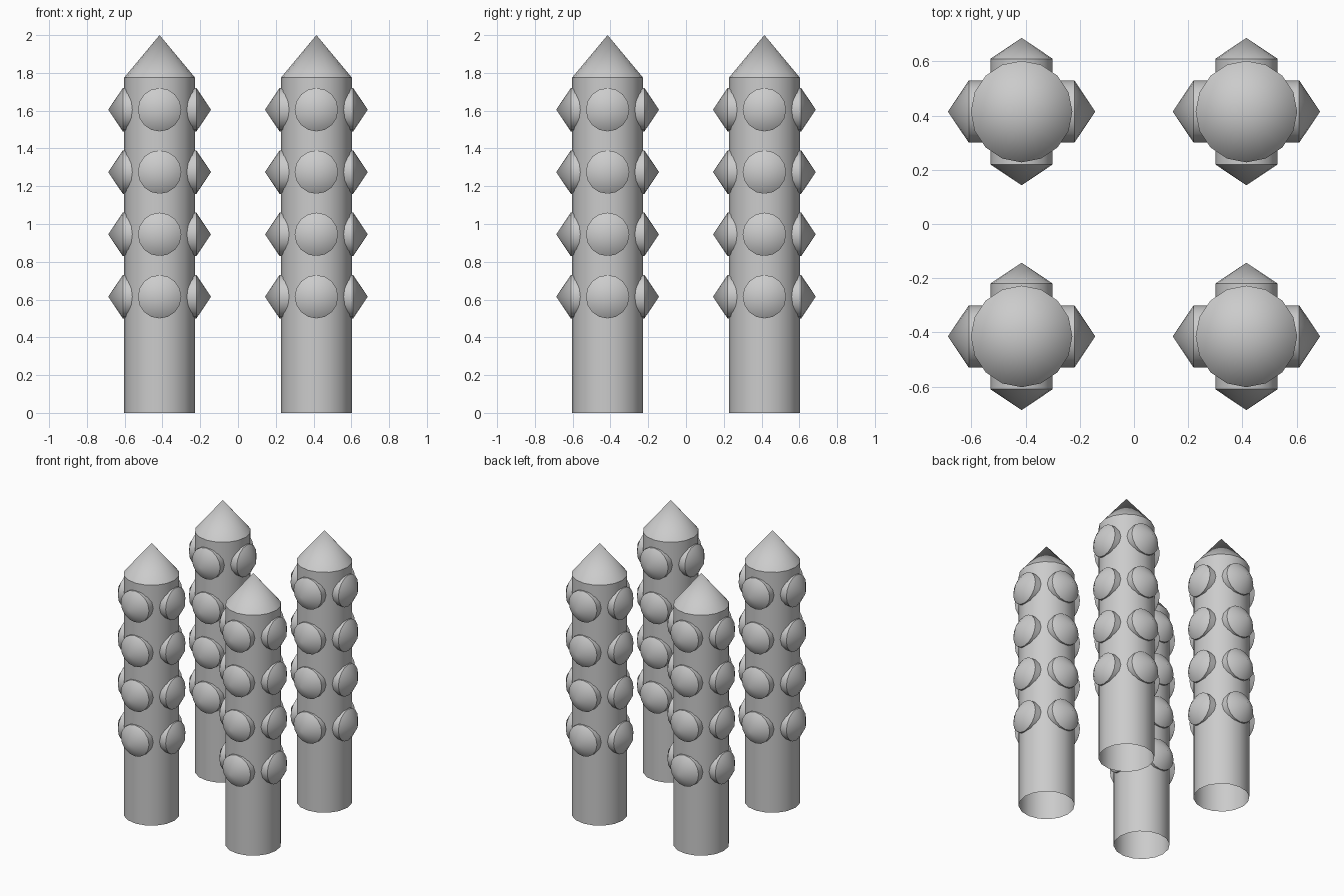
import bpy, bmesh, math
from mathutils import Matrix, Vector

if "Cube" in bpy.data.objects:
    bpy.data.objects.remove(bpy.data.objects["Cube"])

SIDES = 16
OFFSET = 0.415
RADIUS = 0.1875
STUD_R = 0.115


def capped_tube(bm, radius, start, shoulder, tip, matrix):
    """Open tube along local z, closed at the far end by a cone."""
    rings = []
    for z in (start, shoulder):
        rings.append([bm.verts.new(matrix @ Vector((
            radius * math.cos(2 * math.pi * i / SIDES),
            radius * math.sin(2 * math.pi * i / SIDES), z)))
            for i in range(SIDES)])
    apex = bm.verts.new(matrix @ Vector((0, 0, tip)))
    low, high = rings
    for i in range(SIDES):
        j = (i + 1) % SIDES
        bm.faces.new((low[i], low[j], high[j], high[i]))
        bm.faces.new((high[i], high[j], apex))


def make_object(name, bm, location):
    mesh = bpy.data.meshes.new(name)
    bm.to_mesh(mesh)
    bm.free()
    obj = bpy.data.objects.new(name, mesh)
    obj.location = location
    bpy.context.collection.objects.link(obj)
    bpy.ops.object.select_all(action='DESELECT')
    obj.select_set(True)
    bpy.context.view_layer.objects.active = obj
    bpy.ops.object.shade_smooth_by_angle(angle=math.radians(30))
    return obj


for sx, x_name in ((-1, "left"), (1, "right")):
    for sy, y_name in ((-1, "front"), (1, "back")):
        place = (sx * OFFSET, sy * OFFSET, 0)

        # Pointed post, open underneath
        bm = bmesh.new()
        capped_tube(bm, RADIUS, 0, 1.775, 2.0, Matrix.Identity(4))
        make_object(f"post_{y_name}_{x_name}", bm, place)

        # Four rows of pointed studs, four around each post
        bm = bmesh.new()
        for row in range(4):
            for turn in range(4):
                matrix = (Matrix.Translation((0, 0, 0.615 + 0.33 * row))
                          @ Matrix.Rotation(turn * math.pi / 2, 4, 'Z')
                          @ Matrix.Rotation(math.pi / 2, 4, 'Y'))
                capped_tube(bm, STUD_R, 0.14, 0.195, 0.272, matrix)
        make_object(f"studs_{y_name}_{x_name}", bm, place)
